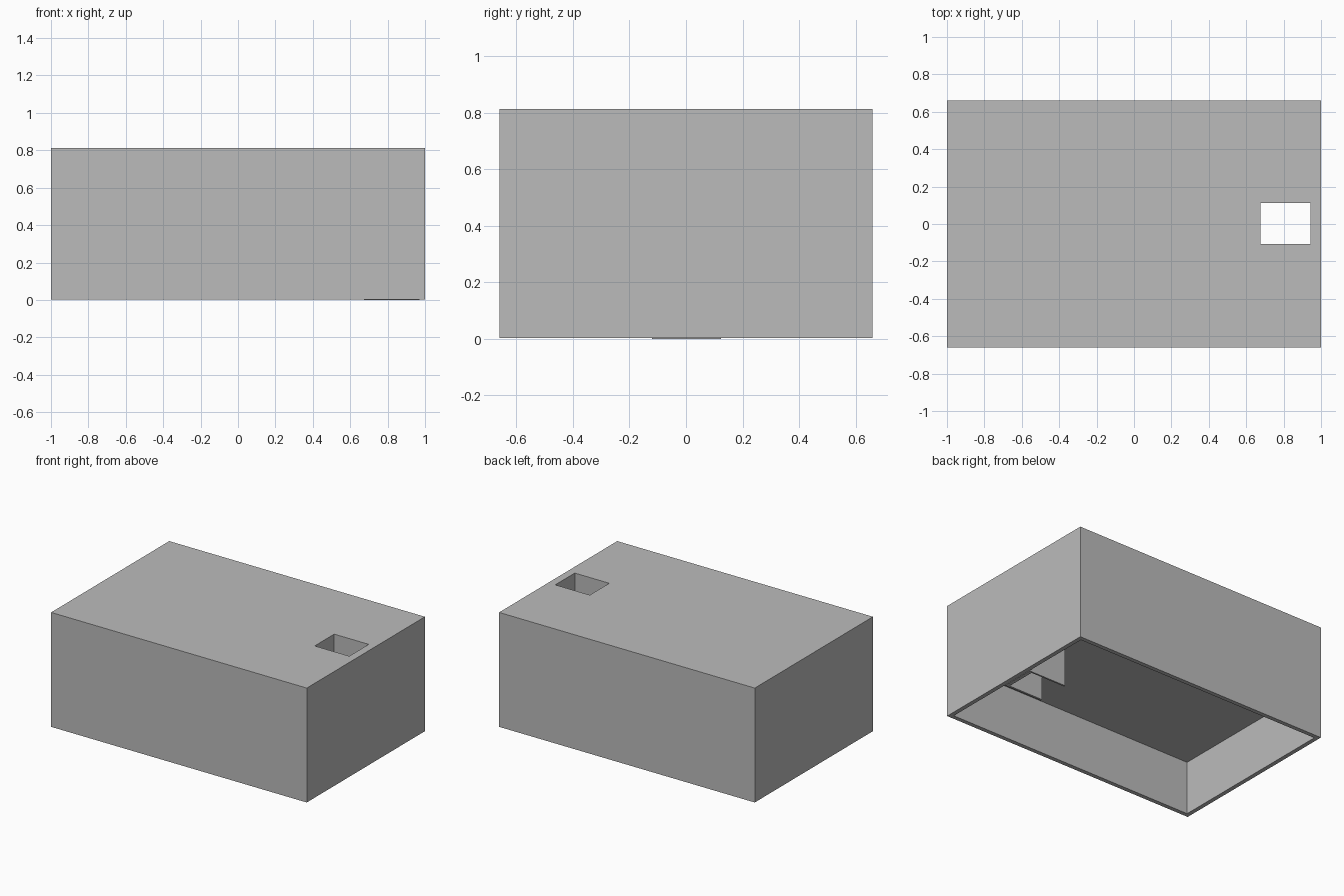
import bpy
import bmesh

old = bpy.data.objects.get("Cube")
if old:
    bpy.data.objects.remove(old, do_unlink=True)

grey = bpy.data.materials.new("light_grey")
grey.use_nodes = True
grey.diffuse_color = (0.5, 0.5, 0.5, 1)
grey.node_tree.nodes["Principled BSDF"].inputs["Base Color"].default_value = (0.5, 0.5, 0.5, 1)

# Main sizes: rectangles are (x0, x1, y0, y1)
HX, HY, WALL = 1.0, 0.66, 0.03
BASE, CEILING, PANEL, SKIN, TOP = 0.003, 0.38, 0.783, 0.806, 0.812
OUTER = (-HX, HX, -HY, HY)
INNER = (-HX + WALL, HX - WALL, -HY + WALL, HY - WALL)
HOLE = (0.675, 0.945, -0.107, 0.111)


def finish(name, bm):
    bmesh.ops.recalc_face_normals(bm, faces=bm.faces)
    mesh = bpy.data.meshes.new(name)
    bm.to_mesh(mesh)
    bm.free()
    mesh.materials.append(grey)
    obj = bpy.data.objects.new(name, mesh)
    bpy.context.collection.objects.link(obj)
    return obj


def ring(bm, rect, z):
    x0, x1, y0, y1 = rect
    return [bm.verts.new((x, y, z)) for x, y in ((x0, y0), (x1, y0), (x1, y1), (x0, y1))]


def frame(name, outer, inner, z0, z1):
    """Rectangular slab with a rectangular opening right through it."""
    bm = bmesh.new()
    loops = [ring(bm, outer, z0), ring(bm, outer, z1), ring(bm, inner, z1), ring(bm, inner, z0)]
    for a, b in zip(loops, loops[1:] + loops[:1]):
        for i in range(4):
            j = (i + 1) % 4
            bm.faces.new((a[i], a[j], b[j], b[i]))
    return finish(name, bm)


def box(name, rect, z0, z1):
    bm = bmesh.new()
    low, high = ring(bm, rect, z0), ring(bm, rect, z1)
    bm.faces.new(low)
    bm.faces.new(high)
    for i in range(4):
        j = (i + 1) % 4
        bm.faces.new((low[i], low[j], high[j], high[i]))
    return finish(name, bm)


# Housing: side walls, thick ceiling block, lid panel and top skin
frame("side_walls", OUTER, INNER, BASE, SKIN)
frame("ceiling_block", INNER, HOLE, CEILING, PANEL)
frame("lid_panel", INNER, HOLE, PANEL, SKIN)
frame("top_skin", OUTER, HOLE, SKIN, TOP)

# Channel under the opening: two side plates and a back plate, open inward
x0, x1, y0, y1 = HOLE
wall_x = HX - WALL
box("channel_front_plate", (x0, wall_x, y0 - 0.014, y0), 0, CEILING)
box("channel_rear_plate", (x0, wall_x, y1, y1 + 0.012), 0, CEILING)
box("channel_back_plate", (x1, wall_x, y0, y1), 0, CEILING)
